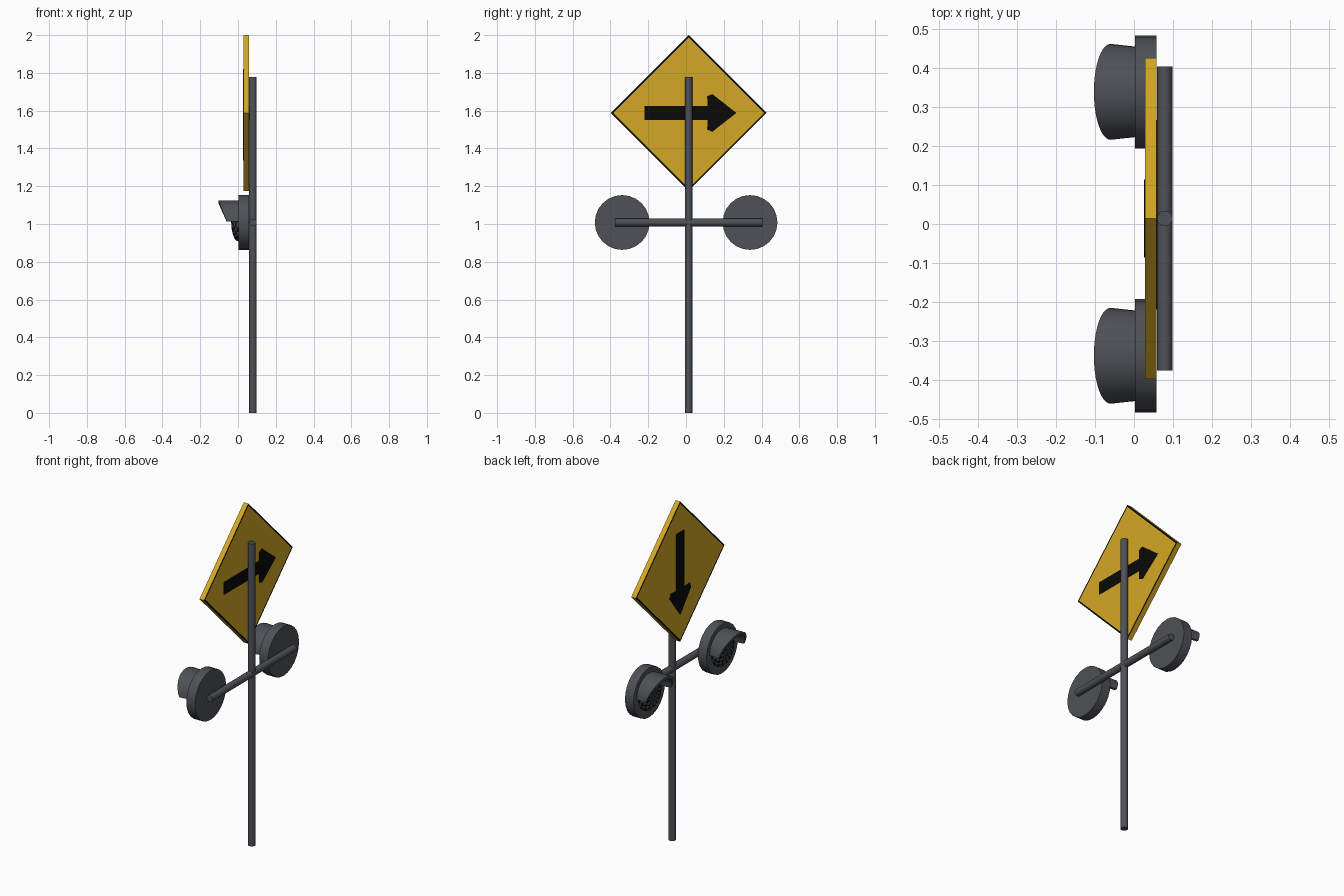
import bpy, bmesh, math
from mathutils import Matrix, Vector

if "Cube" in bpy.data.objects:
    bpy.data.objects.remove(bpy.data.objects["Cube"])


def material(name, rgb):
    m = bpy.data.materials.new(name)
    m.diffuse_color = (*rgb, 1)
    m.use_nodes = True
    m.node_tree.nodes["Principled BSDF"].inputs["Base Color"].default_value = m.diffuse_color
    return m


GREY = material("dark grey metal", (0.075, 0.083, 0.093))
YELLOW = material("sign yellow", (0.66, 0.39, 0.018))
BLACK = material("black paint", (0.003, 0.003, 0.003))

CY = 0.014            # y of post and sign
PX = 0.079            # x of post
SZ = 1.588            # sign centre height
LZ = 1.008            # lamp height


def finish(name, bm, *mats, smooth=False):
    bmesh.ops.recalc_face_normals(bm, faces=bm.faces)
    me = bpy.data.meshes.new(name)
    bm.to_mesh(me)
    bm.free()
    for m in mats:
        me.materials.append(m)
    ob = bpy.data.objects.new(name, me)
    bpy.context.collection.objects.link(ob)
    if smooth:
        bpy.ops.object.select_all(action='DESELECT')
        ob.select_set(True)
        bpy.context.view_layer.objects.active = ob
        bpy.ops.object.shade_smooth_by_angle(angle=math.radians(35))
    return ob


def rod(name, a, b, r, sides):
    a, b = Vector(a), Vector(b)
    d = b - a
    mat = Matrix.Translation((a + b) / 2) @ d.to_track_quat('Z', 'Y').to_matrix().to_4x4()
    bm = bmesh.new()
    bmesh.ops.create_cone(bm, cap_ends=True, segments=sides, radius1=r, radius2=r,
                          depth=d.length, matrix=mat)
    return finish(name, bm, GREY, smooth=True)


# post and crossbar
rod("post", (PX, CY, 0), (PX, CY, 1.777), 0.02, 16)
rod("crossbar", (PX, CY - 0.39, LZ), (PX, CY + 0.39, LZ), 0.02, 16)

# diamond sign panel with thin black border on both faces
X0, X1, H = 0.028, 0.058, 0.412
bm = bmesh.new()
base = bm.faces.new([bm.verts.new((X0, CY + H * math.cos(i * math.pi / 2),
                                   SZ + H * math.sin(i * math.pi / 2))) for i in range(4)])
ext = bmesh.ops.extrude_face_region(bm, geom=[base])
bmesh.ops.translate(bm, vec=(X1 - X0, 0, 0),
                    verts=[v for v in ext['geom'] if isinstance(v, bmesh.types.BMVert)])
bmesh.ops.recalc_face_normals(bm, faces=bm.faces)
big = [f for f in bm.faces if abs(f.normal.x) > 0.9]
border = bmesh.ops.inset_individual(bm, faces=big, thickness=0.012)['faces']
for f in border:
    f.material_index = 1
finish("sign_panel", bm, YELLOW, BLACK)

# arrow outline: along, across
half = [(-0.233, 0.037), (0.10, 0.037), (0.098, 0.088), (0.125, 0.1)]
outline = half + [(0.253, 0)] + [(u, -v) for u, v in reversed(half)]


def arrow(name, xa, xb, place):
    bm = bmesh.new()
    f = bm.faces.new([bm.verts.new((xa, *place(u, v))) for u, v in outline])
    ext = bmesh.ops.extrude_face_region(bm, geom=[f])
    bmesh.ops.translate(bm, vec=(xb - xa, 0, 0),
                        verts=[v for v in ext['geom'] if isinstance(v, bmesh.types.BMVert)])
    finish(name, bm, BLACK)


arrow("back_arrow", X1 - 0.001, X1 + 0.002, lambda u, v: (CY + u, SZ + v))
arrow("front_arrow", X0 + 0.001, X0 - 0.002, lambda u, v: (CY + v, SZ - u))


def lamp_visor(name, cy):
    # flared upper half tube with a slanted mouth
    bm = bmesh.new()
    n, rows = 20, []
    for i in range(n + 1):
        a = math.pi * i / n
        c, s = math.cos(a), math.sin(a)
        mouth = -0.06 - 0.043 * s
        rows.append([bm.verts.new((x, cy + (r + flare) * c, LZ + 0.004 + (r - 0.004) * s))
                     for x, r, flare in ((0.004, 0.116, 0), (mouth, 0.116, 0.007),
                                         (mouth, 0.101, 0.007), (0.004, 0.101, 0))])
    for p, q in zip(rows, rows[1:]):
        for k in range(4):
            bm.faces.new((p[k], p[(k + 1) % 4], q[(k + 1) % 4], q[k]))
    bm.faces.new(rows[0])
    bm.faces.new(rows[-1])
    finish(name, bm, GREY, smooth=True)


def lamp_lens(name, cy):
    # shallow dome with a dotted pattern
    bm = bmesh.new()
    n, m, rings = 24, 6, []
    for j in range(m):
        t = math.pi / 2 * j / m
        r, x = 0.1 * math.cos(t), 0.002 - 0.038 * math.sin(t)
        rings.append([bm.verts.new((x, cy + r * math.cos(2 * math.pi * i / n),
                                    LZ + r * math.sin(2 * math.pi * i / n))) for i in range(n)])
    tip = bm.verts.new((-0.036, cy, LZ))
    for j in range(m):
        for i in range(n):
            k = (i + 1) % n
            if j < m - 1:
                f = bm.faces.new((rings[j][i], rings[j][k], rings[j + 1][k], rings[j + 1][i]))
            else:
                f = bm.faces.new((rings[j][i], rings[j][k], tip))
            f.material_index = (i + j) % 2
    finish(name, bm, GREY, BLACK, smooth=True)


# two warning lamps
for side, cy in (("left", 0.339), ("right", -0.338)):
    rod(side + "_lamp_housing", (0.002, cy, LZ), (0.058, cy, LZ), 0.145, 24)
    lamp_visor(side + "_lamp_visor", cy)
    lamp_lens(side + "_lamp_lens", cy)
